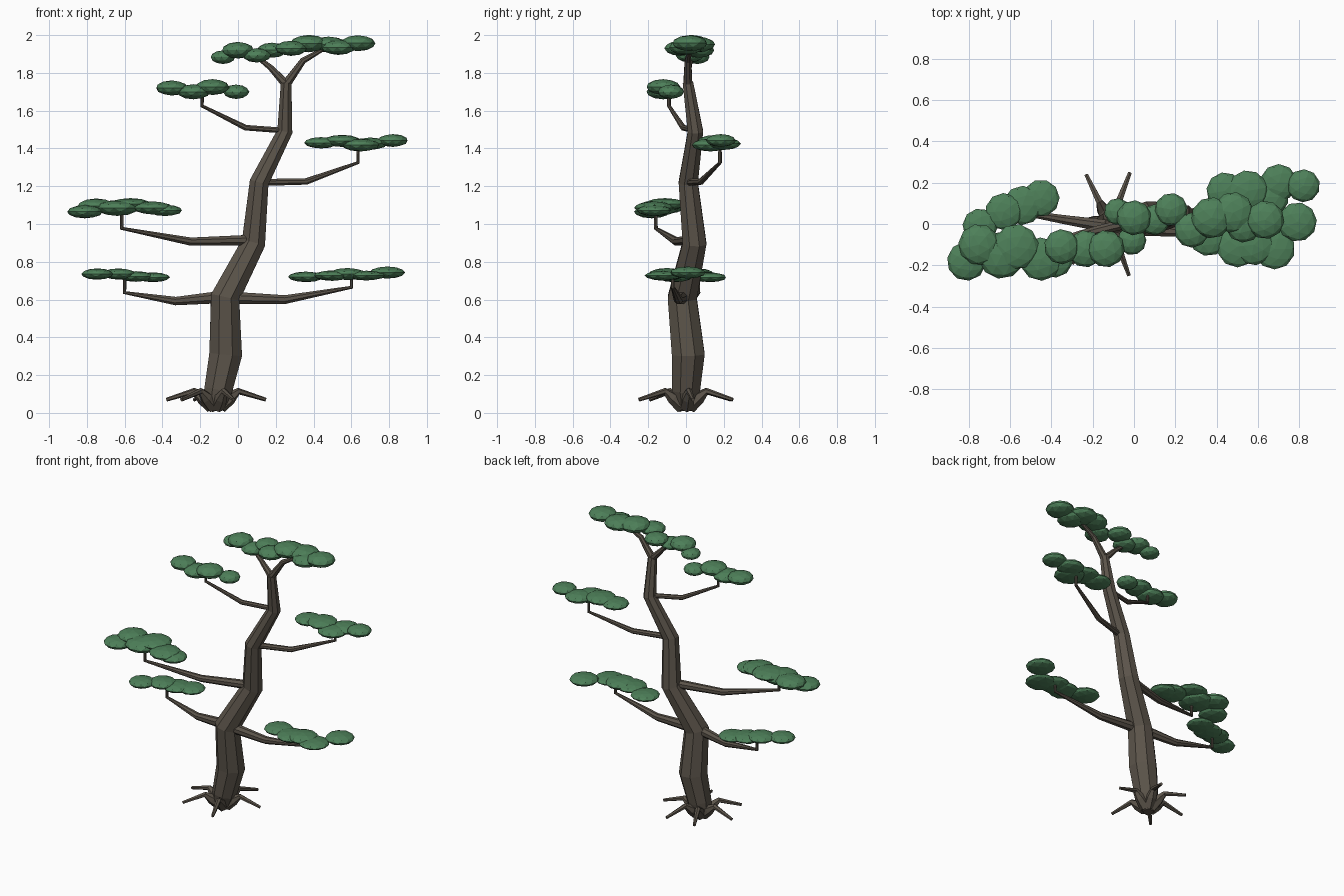
import bpy, bmesh, math, random
from mathutils import Vector, Matrix

random.seed(4)


def material(name, color):
    m = bpy.data.materials.new(name)
    m.diffuse_color = color
    return m


BARK = material("bark", (0.105, 0.088, 0.068, 1))
LEAF = material("leaf", (0.075, 0.215, 0.1, 1))


def finish(name, bm, mat):
    bmesh.ops.recalc_face_normals(bm, faces=bm.faces)
    me = bpy.data.meshes.new(name)
    bm.to_mesh(me)
    bm.free()
    me.materials.append(mat)
    ob = bpy.data.objects.new(name, me)
    bpy.context.collection.objects.link(ob)
    return ob


def tube(name, path, sides=8, side_axis=None):
    """Faceted tapering limb through (x, y, z, radius) points."""
    pts = [Vector(p[:3]) for p in path]
    d = pts[-1] - pts[0]
    ref = Vector(side_axis) if side_axis else Vector((-d.y, d.x, 0)).normalized()
    bm = bmesh.new()
    rings = []
    for i, p in enumerate(pts):
        a = (p - pts[i - 1]).normalized() if i else Vector()
        b = (pts[i + 1] - p).normalized() if i < len(pts) - 1 else Vector()
        t = (a + b).normalized()
        u = (ref - t * ref.dot(t)).normalized()
        v = t.cross(u)
        ring = []
        for k in range(sides):
            ang = 2 * math.pi * (k + 0.5) / sides
            ring.append(bm.verts.new(p + path[i][3] * (u * math.cos(ang) + v * math.sin(ang))))
        rings.append(ring)
    for r0, r1 in zip(rings, rings[1:]):
        for k in range(sides):
            j = (k + 1) % sides
            bm.faces.new((r0[k], r0[j], r1[j], r1[k]))
    bm.faces.new(rings[0])
    bm.faces.new(rings[-1])
    return finish(name, bm, BARK)


def foliage(name, blobs):
    """Cloud pad of flattened icospheres: (x, y, z, radius, half height)."""
    bm = bmesh.new()
    for x, y, z, r, h in blobs:
        m = (Matrix.Translation((x, y, z)) @ Matrix.Diagonal((r, r, h, 1))
             @ Matrix.Rotation(random.uniform(0, 6.28), 4, 'Z'))
        bmesh.ops.create_icosphere(bm, subdivisions=2, radius=1, matrix=m)
    return finish(name, bm, LEAF)


# Winding trunk
tube("trunk", [(-0.12, 0, 0.01, 0.035), (-0.12, 0, 0.05, 0.065), (-0.105, 0, 0.12, 0.08),
               (-0.065, 0.012, 0.31, 0.094), (-0.068, -0.02, 0.61, 0.083),
               (0.082, 0.045, 0.9, 0.068), (0.112, 0.012, 1.22, 0.055),
               (0.248, 0.05, 1.49, 0.044), (0.255, 0.01, 1.75, 0.03)], side_axis=(0, 1, 0))

# Spreading roots
for n, deg in enumerate((8, 69, 116, 174, 226, 290)):
    c, s = math.cos(math.radians(deg)), math.sin(math.radians(deg))
    tube(f"root_{n + 1}", [(-0.115 + c * r, s * r, z, w) for r, z, w in
                           ((0.02, 0.035, 0.04), (0.075, 0.08, 0.034),
                            (0.12, 0.115, 0.018), (0.265, 0.07, 0.01))], 6)

# Side branches, each ending in an upright twig
branches = {
    "lower_left": [(-0.07, -0.02, 0.615, 0.036), (-0.33, 0.02, 0.592, 0.024), (-0.6, 0.065, 0.637, 0.011), (-0.6, 0.065, 0.72, 0.009)],
    "lower_right": [(-0.06, -0.02, 0.61, 0.036), (0.25, -0.04, 0.6, 0.025), (0.6, -0.07, 0.665, 0.011), (0.6, -0.07, 0.73, 0.009)],
    "middle_left": [(0.07, 0.03, 0.915, 0.03), (-0.25, -0.05, 0.907, 0.023), (-0.615, -0.16, 0.977, 0.011), (-0.615, -0.16, 1.07, 0.009)],
    "middle_right": [(0.12, 0.012, 1.22, 0.02), (0.36, 0.08, 1.225, 0.018), (0.635, 0.18, 1.325, 0.01), (0.635, 0.18, 1.42, 0.009)],
    "upper_left": [(0.24, 0.045, 1.495, 0.016), (0.04, -0.015, 1.51, 0.016), (-0.19, -0.09, 1.625, 0.01), (-0.19, -0.09, 1.7, 0.009)],
    "fork_left": [(0.255, 0.01, 1.74, 0.025), (0.17, 0.015, 1.83, 0.016), (0.08, 0.03, 1.9, 0.01)],
    "fork_right": [(0.255, 0.01, 1.74, 0.026), (0.345, 0.01, 1.865, 0.018), (0.46, 0.02, 1.93, 0.01)],
}
for n, p in branches.items():
    tube(n + "_branch", p)

# Foliage pads
foliage("lower_left_foliage", [(-0.745, -0.01, 0.735, 0.085, 0.03), (-0.63, 0.06, 0.735, 0.09, 0.03),
        (-0.54, 0.09, 0.722, 0.095, 0.028), (-0.45, 0.125, 0.718, 0.09, 0.026)])
foliage("lower_right_foliage", [(0.36, -0.06, 0.72, 0.095, 0.028), (0.5, -0.11, 0.727, 0.1, 0.028),
        (0.58, -0.1, 0.735, 0.1, 0.032), (0.68, -0.12, 0.727, 0.1, 0.026), (0.79, 0.01, 0.743, 0.095, 0.032)])
foliage("middle_left_foliage", [(-0.81, -0.18, 1.065, 0.095, 0.035), (-0.75, -0.1, 1.095, 0.1, 0.04),
        (-0.64, -0.15, 1.085, 0.115, 0.042), (-0.57, -0.11, 1.105, 0.11, 0.032),
        (-0.45, -0.17, 1.085, 0.105, 0.035), (-0.385, -0.17, 1.072, 0.09, 0.03)])
foliage("middle_right_foliage", [(0.44, 0.16, 1.43, 0.09, 0.03), (0.55, 0.16, 1.44, 0.1, 0.032),
        (0.65, 0.13, 1.418, 0.1, 0.034), (0.7, 0.2, 1.425, 0.09, 0.033), (0.82, 0.185, 1.442, 0.08, 0.034)])
foliage("upper_left_foliage", [(-0.35, -0.11, 1.72, 0.085, 0.04), (-0.235, -0.12, 1.7, 0.09, 0.04),
        (-0.135, -0.12, 1.725, 0.09, 0.042), (-0.01, -0.08, 1.7, 0.07, 0.038)])
foliage("crown_foliage", [(-0.08, 0.06, 1.883, 0.065, 0.036), (0, 0.03, 1.92, 0.085, 0.044),
        (0.1, 0.02, 1.893, 0.075, 0.038), (0.18, 0.07, 1.92, 0.08, 0.04),
        (0.28, -0.03, 1.93, 0.085, 0.04), (0.375, 0.03, 1.955, 0.1, 0.046),
        (0.48, 0.055, 1.95, 0.1, 0.042), (0.53, 0.0, 1.935, 0.09, 0.04),
        (0.635, 0.02, 1.957, 0.093, 0.042)])
